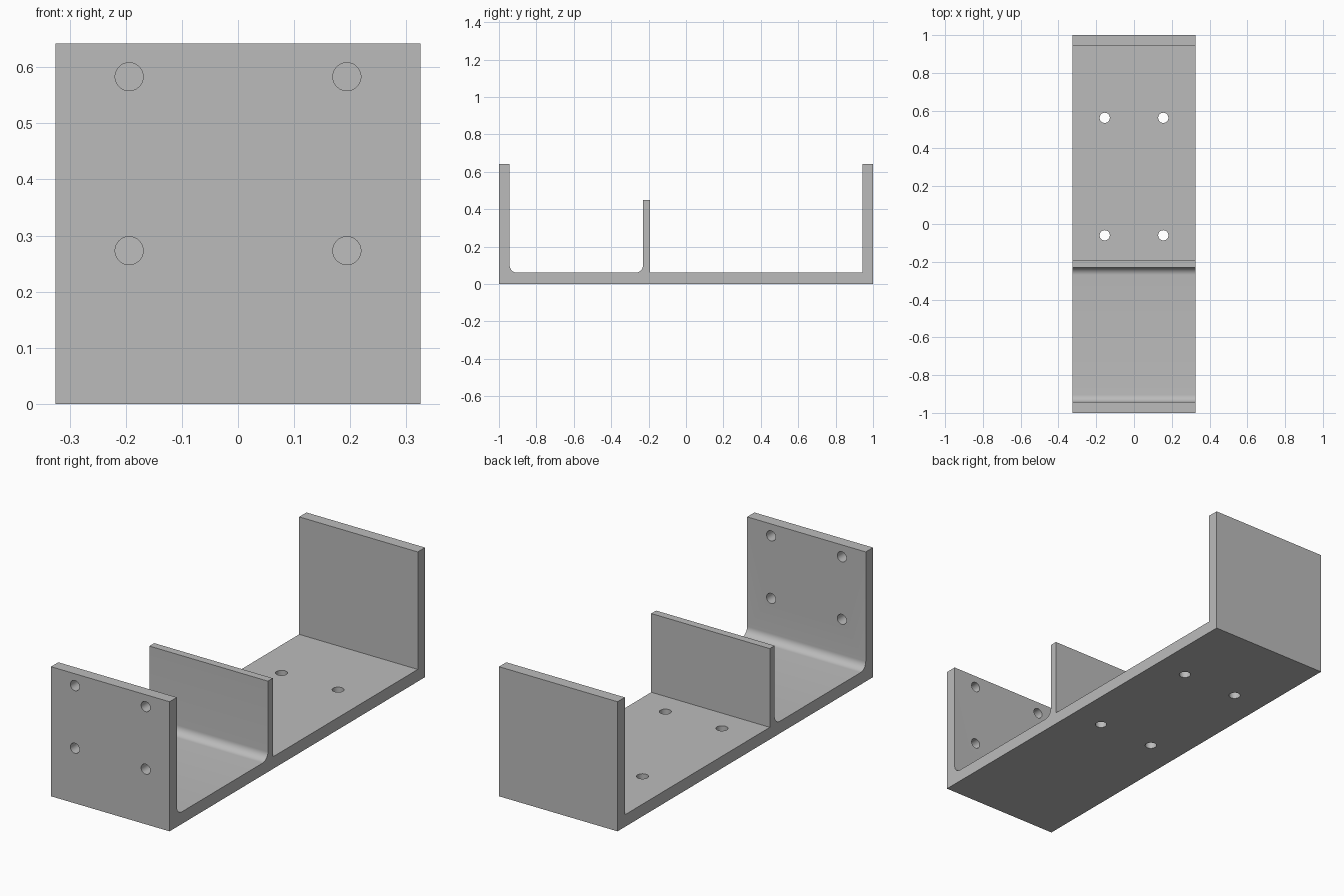
import bpy
import bmesh
from math import cos, sin, pi, radians
from mathutils import Matrix, Vector

cube = bpy.data.objects.get("Cube")
if cube:
    bpy.data.objects.remove(cube, do_unlink=True)

HALF_W, FLOOR, WALL_TOP, FILLET = 0.325, 0.06, 0.642, 0.04

grey = bpy.data.materials.new("plain grey")
grey.use_nodes = True
colour = (0.5, 0.5, 0.5, 1)
grey.diffuse_color = colour
grey.node_tree.nodes["Principled BSDF"].inputs["Base Color"].default_value = colour


def make_object(name, bm):
    bmesh.ops.recalc_face_normals(bm, faces=bm.faces)
    mesh = bpy.data.meshes.new(name)
    bm.to_mesh(mesh)
    bm.free()
    mesh.materials.append(grey)
    obj = bpy.data.objects.new(name, mesh)
    bpy.context.collection.objects.link(obj)
    return obj


def fillet(y, start, steps=10):
    """Quarter circle of profile points around a centre above the floor."""
    angles = [start + pi / 2 * i / steps for i in range(steps + 1)]
    return [(y + FILLET * cos(a), FLOOR + FILLET + FILLET * sin(a)) for a in angles]


# Bracket: side profile in (y, z), rounded only inside the front bay
profile = [(-1, 0), (1, 0), (1, WALL_TOP), (0.943, WALL_TOP), (0.943, FLOOR),
           (-0.192, FLOOR), (-0.192, 0.45), (-0.23, 0.45)]
profile += reversed(fillet(-0.23 - FILLET, -pi / 2))
profile += reversed(fillet(-0.943 + FILLET, pi))
profile += [(-0.943, WALL_TOP), (-1, WALL_TOP)]

bm = bmesh.new()
side = bm.faces.new([bm.verts.new((-HALF_W, y, z)) for y, z in profile])
extruded = bmesh.ops.extrude_face_region(bm, geom=[side], use_keep_orig=True)
new_verts = [v for v in extruded["geom"] if isinstance(v, bmesh.types.BMVert)]
bmesh.ops.translate(bm, verts=new_verts, vec=(2 * HALF_W, 0, 0))
bracket = make_object("mounting_bracket", bm)

# Screw holes: four through the floor, four through the front wall
bm = bmesh.new()


def drill(centre, radius, turn):
    bmesh.ops.create_cone(
        bm, cap_ends=True, segments=40, radius1=radius, radius2=radius, depth=0.2,
        matrix=Matrix.Translation(Vector(centre)) @ Matrix.Rotation(turn, 4, "X"))


for s in (-1, 1):
    for y in (-0.06, 0.562):
        drill((s * 0.155, y, FLOOR / 2), 0.027, 0)
    for z in (0.273, 0.583):
        drill((s * 0.194, -0.97, z), 0.025, pi / 2)
cutter = make_object("hole_cutter", bm)
cutter.hide_render = True

cut = bracket.modifiers.new("screw_holes", "BOOLEAN")
cut.operation, cut.solver, cut.object = "DIFFERENCE", "EXACT", cutter
bpy.ops.object.select_all(action="DESELECT")
bracket.select_set(True)
bpy.context.view_layer.objects.active = bracket
bpy.ops.object.modifier_apply(modifier=cut.name)
bpy.data.objects.remove(cutter, do_unlink=True)
bpy.ops.object.shade_smooth_by_angle(angle=radians(30))
